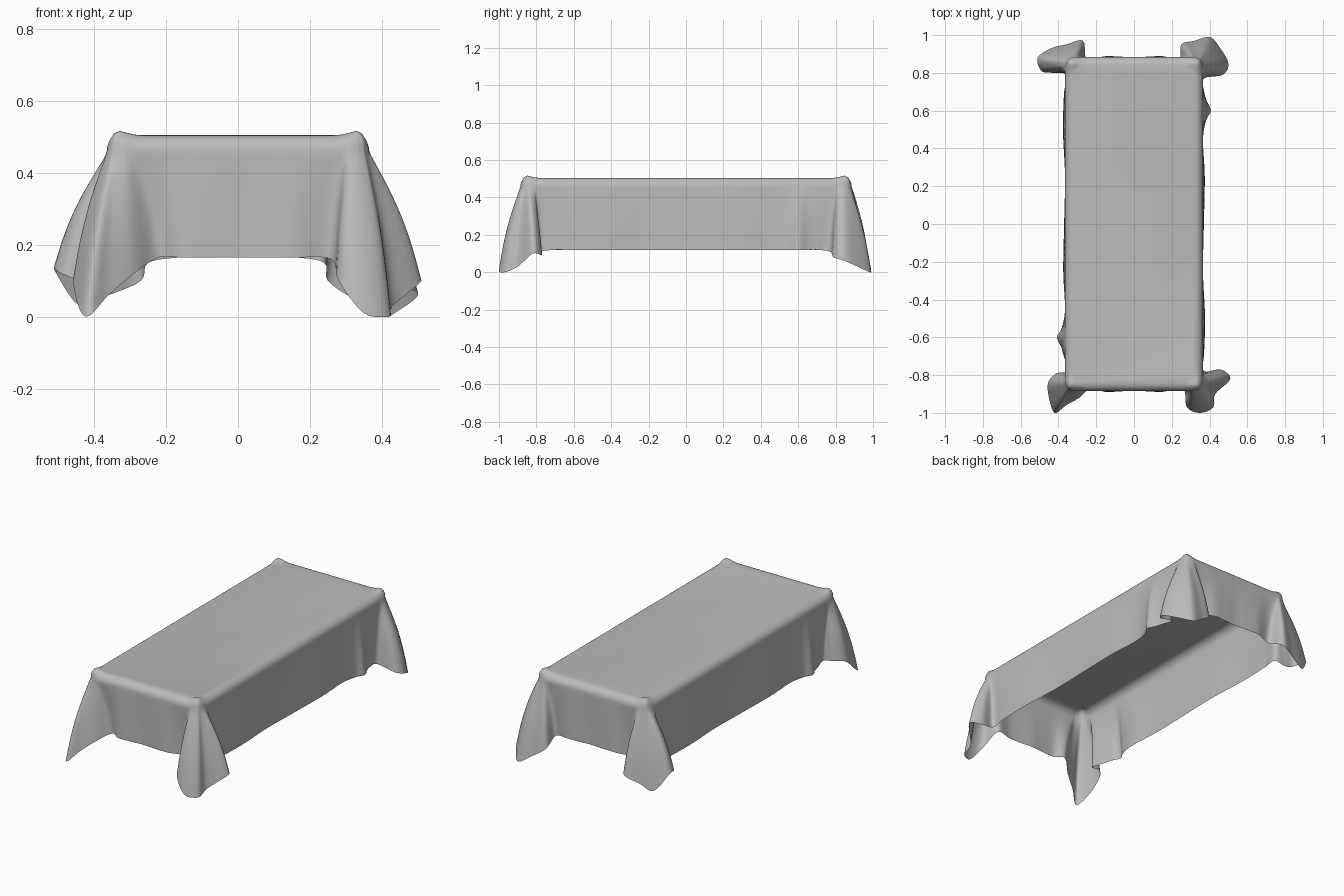
import bpy
import bmesh
import math
from mathutils import Vector

cube = bpy.data.objects.get("Cube")
if cube:
    bpy.data.objects.remove(cube, do_unlink=True)

HALF_X, HALF_Y, TOP_Z = .365, .885, .505
RIM = .045        # radius of the rounded table edge
STEPS = 5         # samples between outline points
ROWS = 16         # rows of the hanging cloth

# Table corner outline, from the end wall round to the side wall
CORNER = [(.29, .885), (.315, .885), (.335, .88), (.35, .872),
          (.358, .86), (.363, .845), (.365, .825), (.365, .8)]

# Hem of each hanging corner fold, in the same order
FOLD_FRONT_LEFT = [(.26, .87, .16), (.28, .97, .1), (.35, 1, .01), (.42, .97, 0),
                   (.43, .9, .03), (.51, .82, .1), (.46, .77, .09), (.37, .78, .11)]
FOLD_BACK_LEFT = [(.24, .87, .15), (.25, .95, .1), (.32, .97, .05), (.4, .99, 0),
                  (.45, .94, .02), (.5, .85, .06), (.47, .79, .08), (.37, .77, .11)]
FOLD_BACK_RIGHT = [(.25, .87, .15), (.27, .97, .1), (.36, .95, .06), (.44, .93, .03),
                   (.51, .88, .13), (.49, .81, .12), (.43, .8, .1), (.36, .79, .115)]
FOLD_FRONT_RIGHT = [(.22, .86, .165), (.29, .92, .12), (.36, .96, .06), (.42, 1, 0),
                    (.45, .92, .05), (.455, .84, .12), (.41, .79, .13), (.35, .78, .12)]


def corner(fold, sx, sy):
    """Pairs of (table edge, hem) points around one corner."""
    return [(Vector((sx * t[0], sy * t[1], TOP_Z)),
             Vector((sx * h[0], sy * h[1], h[2]))) for t, h in zip(CORNER, fold)]


def side_wall(s):
    """Long side, with one soft pleat near an end."""
    pairs = []
    for y in (-.7, -.65, -.6, -.55, -.45, -.25, 0, .25, .45, .55, .6, .65, .7):
        pleat = .042 * math.exp(-((y - .6) / .055) ** 2)
        sway = .006 * math.sin(9 * y)
        pairs.append((Vector((s * HALF_X, s * y, TOP_Z)),
                      Vector((s * (HALF_X + .005 + pleat + sway), s * y, .12))))
    return pairs


def end_wall(s):
    """Short side, nearly flat."""
    return [(Vector((-s * x, s * HALF_Y, TOP_Z)),
             Vector((-s * x, s * (HALF_Y - .004 * math.cos(25 * x)), .165)))
            for x in (-.16, -.08, 0, .08, .16)]


def spline(a, b, c, d, t):
    return .5 * (2 * b + (c - a) * t + (2 * a - 5 * b + 4 * c - d) * t * t
                 + (3 * b - a - 3 * c + d) * t ** 3)


# Outline of the cloth, counterclockwise from the front wall
outline = (end_wall(-1)
           + corner(FOLD_FRONT_LEFT, 1, -1) + side_wall(1)
           + corner(FOLD_BACK_LEFT, 1, 1)[::-1] + end_wall(1)
           + corner(FOLD_BACK_RIGHT, -1, 1) + side_wall(-1)
           + corner(FOLD_FRONT_RIGHT, -1, -1)[::-1])
edge, hem = [], []
count = len(outline)
for i in range(count):
    near = [outline[(i + k) % count] for k in (-1, 0, 1, 2)]
    for j in range(STEPS):
        t = j / STEPS
        edge.append(near[1][0].lerp(near[2][0], t))
        point = spline(*[p[1] for p in near], t)
        point.z = max(point.z, 0)
        hem.append(point)

# Rounded rim rings, with the cloth puckered up slightly at the corners
rings = []
for k in range(7):
    a = math.pi / 2 * k / 6
    inset = RIM * (1 - math.sin(a))
    ring = []
    for p in edge:
        gap = math.hypot(abs(p.x) - HALF_X, abs(p.y) - HALF_Y)
        pucker = .026 * math.exp(-(gap / .04) ** 2) * math.sin(2 * a)
        ring.append(Vector((p.x * (1 - inset / HALF_X), p.y * (1 - inset / HALF_Y),
                            TOP_Z - RIM * (1 - math.cos(a)) + pucker)))
    rings.append(ring)

# Hanging rings, spreading from the rim to the hem
rim = rings[-1]
for k in range(1, ROWS + 1):
    v = k / ROWS
    spread = v + .12 * math.sin(math.pi * v)
    ring = []
    for p, q in zip(rim, hem):
        r = p.lerp(q, spread)
        r.z = p.z + (q.z - p.z) * v
        ring.append(r)
    rings.append(ring)

# Join the rings into one thin sheet
bm = bmesh.new()
grid = [[bm.verts.new(p) for p in ring] for ring in rings]
bm.faces.new(grid[0])
n = len(edge)
for upper, lower in zip(grid, grid[1:]):
    for i in range(n):
        j = (i + 1) % n
        bm.faces.new((upper[i], lower[i], lower[j], upper[j]))
for face in bm.faces:
    face.smooth = True
mesh = bpy.data.meshes.new("tablecloth")
bm.to_mesh(mesh)
bm.free()
cloth = bpy.data.objects.new("tablecloth", mesh)
bpy.context.collection.objects.link(cloth)

# Plain grey fabric
fabric = bpy.data.materials.new("grey fabric")
fabric.use_nodes = True
grey = (.5, .5, .5, 1)
fabric.diffuse_color = grey
fabric.node_tree.nodes["Principled BSDF"].inputs["Base Color"].default_value = grey
mesh.materials.append(fabric)
